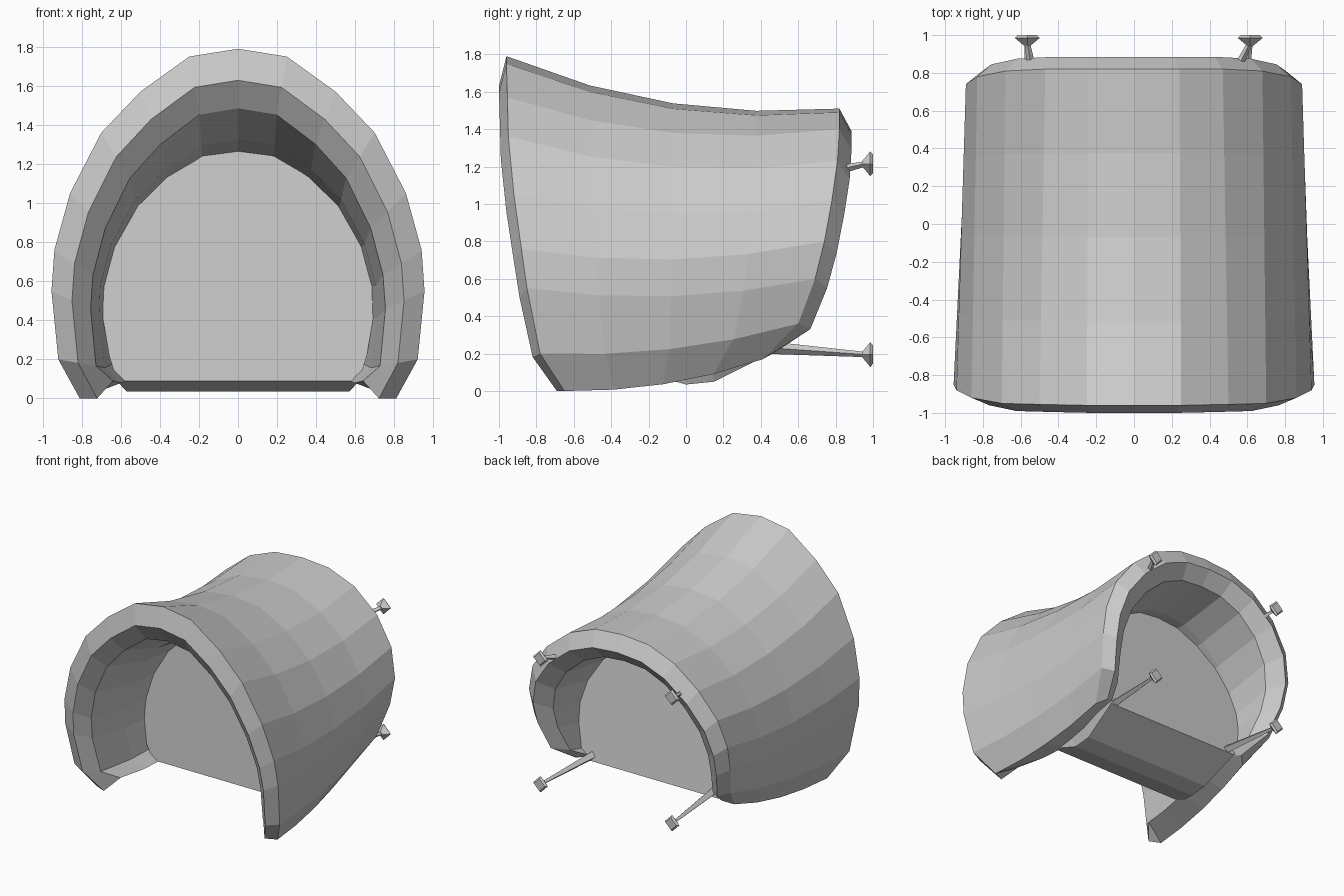
import bpy, bmesh
from mathutils import Vector

if "Cube" in bpy.data.objects:
    bpy.data.objects.remove(bpy.data.objects["Cube"])

# Half arches, foot to crown: x, y, z
FRONT = [(.81, -.65, 0), (.92, -.78, .2), (.955, -.85, .55), (.94, -.88, .76), (.86, -.92, 1.05),
         (.70, -.95, 1.36), (.5, -.955, 1.57), (.25, -.96, 1.75), (0, -.96, 1.79)]
BACK = [(.72, .41, .17), (.82, .6, .36), (.88, .69, .6), (.89, .74, .8), (.83, .78, 1.02),
        (.68, .81, 1.23), (.47, .82, 1.40), (.24, .82, 1.49), (0, .82, 1.51)]


def make_object(name, bm):
    bmesh.ops.recalc_face_normals(bm, faces=bm.faces)
    me = bpy.data.meshes.new(name)
    bm.to_mesh(me)
    bm.free()
    ob = bpy.data.objects.new(name, me)
    bpy.context.collection.objects.link(ob)
    return ob


def inset(arch, sx, dy, sz, foot_lift=0.0):
    ring = [(x * sx, y + dy, z * sz) for x, y, z in arch]
    x, y, z = ring[0]
    ring[0] = (x, y, z + foot_lift)
    return ring


def blend(a, b, s):
    # Intermediate arch with a saddle-like dip
    ring = []
    for p, q in zip(a, b):
        v = Vector(p).lerp(Vector(q), s)
        v.z -= (.045 + .065 * v.z / 1.6) * 4 * s * (1 - s)
        ring.append(tuple(v))
    return ring


def mirror_arch(half):
    return half + [(-x, y, z) for x, y, z in reversed(half[:-1])]


def loft(bm, rings, closed_path, closed_ring):
    vs = [[bm.verts.new(p) for p in r] for r in rings]
    n, m = len(vs), len(vs[0])
    for i in range(n if closed_path else n - 1):
        for j in range(m if closed_ring else m - 1):
            a, b, k = vs[i], vs[(i + 1) % n], (j + 1) % m
            bm.faces.new((a[j], a[k], b[k], b[j]))
    return vs


# Hood shell: outer skin, back lip, inner skin, front lip
inner_front = inset(FRONT, .79, .06, .83, .09)
inner_back = inset(BACK, .78, -.03, .85, .06)
halves = [FRONT] + [blend(FRONT, BACK, s) for s in (.25, .5, .75)] + [BACK]
halves += [inset(BACK, .91, .065, .92, .05), inner_back]
halves += [inset(blend(inner_front, inner_back, s), k, 0, .975)
           for s, k in ((.75, .97), (.5, .94), (.25, .965))]
halves += [inner_front, inset(FRONT, .89, -.04, .91)]
bm = bmesh.new()
vs = loft(bm, [mirror_arch(h) for h in halves], True, False)
# Foot edges: strips joining outer and inner skins
n_skin = 5
for j in (0, -1):
    o = [r[j] for r in vs[:n_skin]]
    i = [vs[k][j] for k in (10, 9, 8, 7, 6)]
    for k in range(n_skin - 1):
        bm.faces.new((o[k], o[k + 1], i[k + 1], i[k]))
    bm.faces.new((o[0], i[0], vs[11][j]))
    bm.faces.new((o[-1], vs[5][j], i[-1]))
make_object("hood_shell", bm)

# Inner panel: solid wedge filling the arch
SIDE = [(.66, .22), (.71, .52), (.67, .85), (.56, 1.08), (.35, 1.25), (0, 1.33)]


def panel_ring(foot, y_low, y_high, lift=0.0):
    half = [foot] + [(x, y_low + (y_high - y_low) * (z - .2) / 1.13, z + lift) for x, z in SIDE]
    return mirror_arch(half)


bm = bmesh.new()
vs = loft(bm, [panel_ring((.62, -.2, .09), -.23, -.13),
               panel_ring((.57, .0, .035), -.02, -.02),
               panel_ring((.57, .15, .05), .12, .1),
               panel_ring((.6, .45, .2), .43, .27, .03)], False, True)
bm.faces.new(vs[0])
bm.faces.new(vs[-1])
make_object("inner_panel", bm)


def cone(bm, a, b, r1, r2, sides):
    a, b = Vector(a), Vector(b)
    rot = (b - a).to_track_quat('Z', 'Y').to_matrix().to_4x4()
    rot.translation = (a + b) / 2
    bmesh.ops.create_cone(bm, cap_ends=True, segments=sides, radius1=r1, radius2=r2,
                          depth=(b - a).length, matrix=rot)


# Back pins: tapered shaft with flared head
for name, z0, z1, y0, x0, r in (("upper_pin", 1.18, 1.215, .81, .54, .025),
                                ("lower_pin", .235, .195, .40, .54, .035)):
    for side, label in ((1, "right"), (-1, "left")):
        x1 = .59 + .025 * side
        bm = bmesh.new()
        cone(bm, (side * x0, y0, z0), (side * x1, .96, z1), r, .014, 4)
        cone(bm, (side * x1, .945, z1), (side * x1, .985, z1), .018, .066, 4)
        cone(bm, (side * x1, .985, z1), (side * x1, 1.0, z1), .066, .05, 4)
        make_object(f"{name}_{label}", bm)
